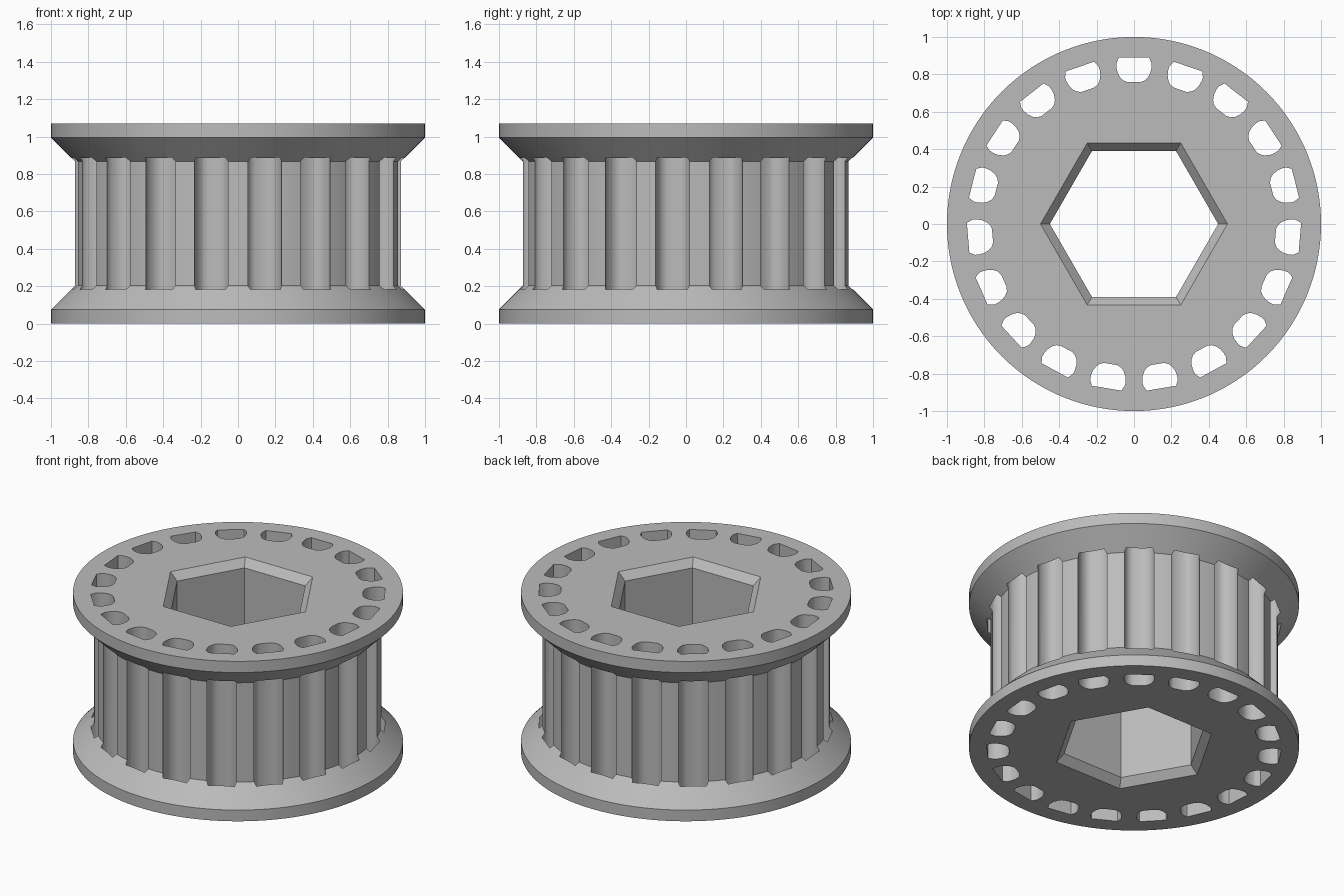
import bpy
import bmesh
from math import sin, cos, pi, radians

HEIGHT = 1.07
TEETH = 19

cube = bpy.data.objects.get("Cube")
if cube:
    bpy.data.objects.remove(cube)

grey = bpy.data.materials.new("light grey")
grey.use_nodes = True
colour = (0.5, 0.5, 0.5, 1)
grey.diffuse_color = colour
grey.node_tree.nodes["Principled BSDF"].inputs["Base Color"].default_value = colour


def add_loft(bm, rings):
    """Join equal rings of points into a closed solid."""
    loops = [[bm.verts.new(p) for p in ring] for ring in rings]
    n = len(loops[0])
    for low, high in zip(loops, loops[1:]):
        for i in range(n):
            j = (i + 1) % n
            bm.faces.new((low[i], low[j], high[j], high[i]))
    bm.faces.new(loops[0][::-1])
    bm.faces.new(loops[-1])


def circle(radius, z, sides):
    return [(radius * cos(2 * pi * i / sides), radius * sin(2 * pi * i / sides), z)
            for i in range(sides)]


def make_object(name, bm):
    bmesh.ops.recalc_face_normals(bm, faces=bm.faces)
    mesh = bpy.data.meshes.new(name)
    bm.to_mesh(mesh)
    bm.free()
    mesh.materials.append(grey)
    obj = bpy.data.objects.new(name, mesh)
    bpy.context.collection.objects.link(obj)
    return obj


# Drum with a flared flange at each end
half = [(1, 0), (1, 0.075), (0.872, 0.203)]
profile = half + [(r, HEIGHT - z) for r, z in reversed(half)]
bm = bmesh.new()
add_loft(bm, [circle(r, z, 152) for r, z in profile])
pulley = make_object("toothed_pulley", bm)

# Hexagonal bore, chamfered at both ends
bore = [(0.55, -0.05), (0.45, 0.05)]
bore += [(r, HEIGHT - z) for r, z in reversed(bore)]
bm = bmesh.new()
add_loft(bm, [circle(r, z, 6) for r, z in bore])
bore_cutter = make_object("bore_cutter", bm)

# Belt grooves: half outline as (sideways, outward), mirrored and repeated
side = [(0.08, 0.89), (0.094, 0.86), (0.094, 0.838), (0.088, 0.81),
        (0.075, 0.785), (0.058, 0.768), (0.035, 0.759)]
outline = side + [(-x, r) for x, r in reversed(side)]
bm = bmesh.new()
for k in range(TEETH):
    a = radians(90) + 2 * pi * k / TEETH
    flat = [(r * cos(a) + x * sin(a), r * sin(a) - x * cos(a)) for x, r in outline]
    add_loft(bm, [[(x, y, z) for x, y in flat] for z in (-0.1, HEIGHT + 0.1)])
groove_cutter = make_object("groove_cutter", bm)

# Cut, then discard the cutters
bpy.ops.object.select_all(action='DESELECT')
bpy.context.view_layer.objects.active = pulley
pulley.select_set(True)
for cutter in (bore_cutter, groove_cutter):
    cutter.hide_render = True
    cut = pulley.modifiers.new(cutter.name, 'BOOLEAN')
    cut.operation = 'DIFFERENCE'
    cut.solver = 'EXACT'
    cut.object = cutter
    bpy.ops.object.modifier_apply(modifier=cut.name)
    bpy.data.objects.remove(cutter)

bpy.ops.object.shade_smooth_by_angle(angle=radians(28))
